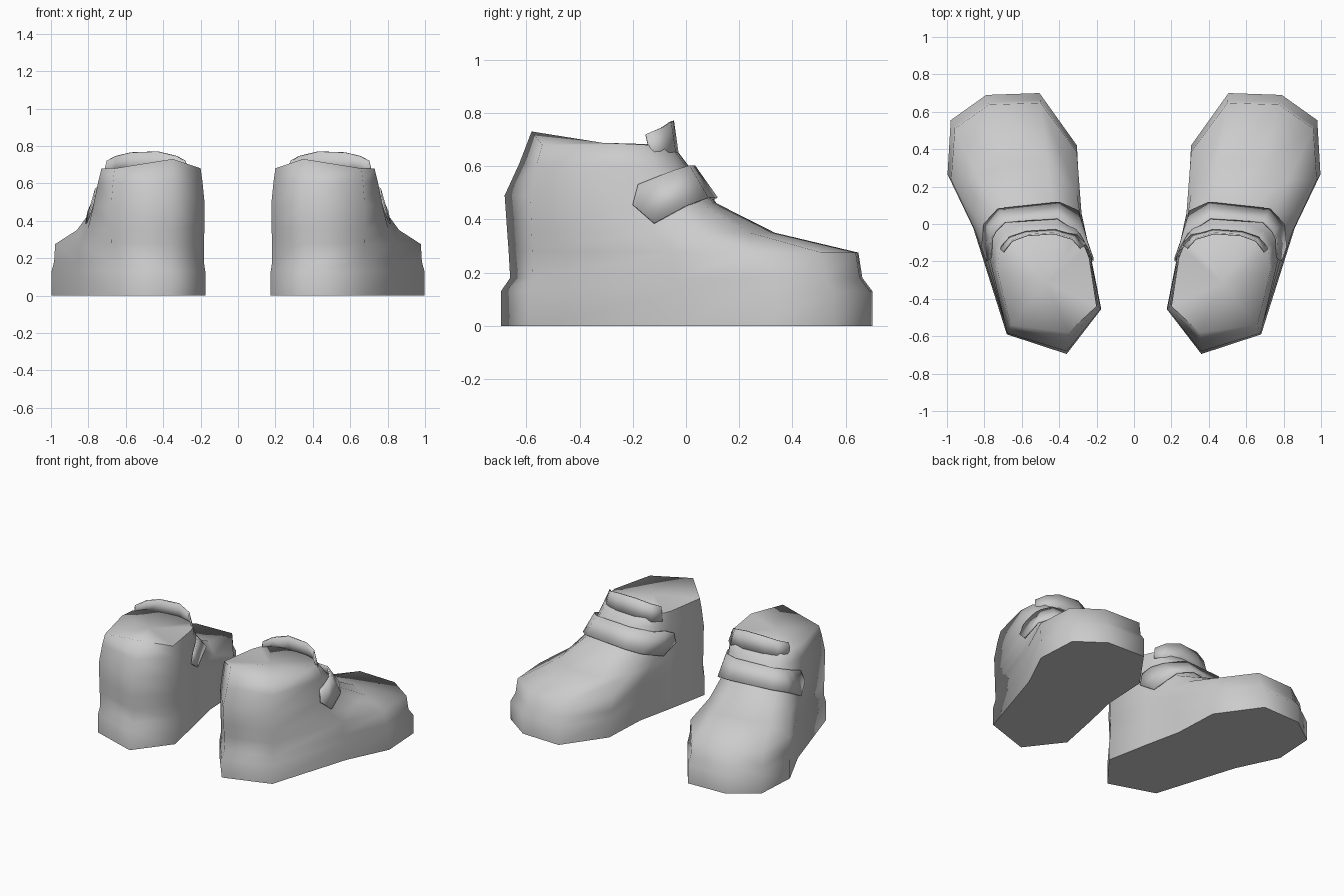
import bpy, bmesh
from mathutils import Vector

if "Cube" in bpy.data.objects:
    bpy.data.objects.remove(bpy.data.objects["Cube"])

grey = bpy.data.materials.new("light_grey")
grey.diffuse_color = (0.6, 0.6, 0.6, 1)
grey.use_nodes = True
grey.node_tree.nodes["Principled BSDF"].inputs["Base Color"].default_value = grey.diffuse_color

# Plan outlines of one shoe, from the heel ridge round the outer side to the inner heel
SOLE = [(.36, -.695), (.68, -.59), (.86, -.02), (.997, .265), (.98, .555), (.79, .69),
        (.505, .70), (.305, .42), (.29, .10), (.235, -.15), (.175, -.455)]
RIM = [(.35, -.58), (.66, -.54), (.73, -.25), (.72, -.15), (.67, -.09), (.58, -.06),
       (.42, -.05), (.31, -.08), (.26, -.13), (.24, -.18), (.20, -.44)]
FRONT = [0, 0, .8, 1, 1, 1, 1, 1, 1, .7, 0]  # how far each point follows the toe

# Each ring: heel blend, toe blend (sole to rim), heel height, toe height
RINGS = [(0, 0, 0, 0), (0, 0, .13, .13), (.3, .05, .18, .18), (.25, .07, .28, .275),
         (.2, .49, .36, .35), (.12, .78, .49, .46), (.6, .92, .61, .60), (1, 1, .68, .68)]


def finish(name, bm, angle, thickness=0):
    """Make a mirrored pair of one part."""
    me = bpy.data.meshes.new(name)
    bm.to_mesh(me)
    bm.free()
    me.materials.append(grey)
    ob = bpy.data.objects.new(name, me)
    bpy.context.collection.objects.link(ob)
    if thickness:
        mod = ob.modifiers.new("thickness", 'SOLIDIFY')
        mod.thickness = thickness
        mod.offset = 0
    mod = ob.modifiers.new("pair", 'MIRROR')
    mod.use_mirror_merge = False
    bpy.ops.object.select_all(action='DESELECT')
    ob.select_set(True)
    bpy.context.view_layer.objects.active = ob
    bpy.ops.object.shade_smooth_by_angle(angle=angle)


def strip(name, lower, upper):
    """Thin band between two edges."""
    bm = bmesh.new()
    a = [bm.verts.new(p) for p in lower]
    b = [bm.verts.new(p) for p in upper]
    for i in range(len(a) - 1):
        bm.faces.new((a[i], a[i + 1], b[i + 1], b[i]))
    finish(name, bm, 1.0, .01)


# Shoe body: rings blended from the sole outline to the ankle rim
bm = bmesh.new()
rings = []
for heel_t, toe_t, heel_z, toe_z in RINGS:
    ring = []
    for s, r, w in zip(SOLE, RIM, FRONT):
        t = heel_t + (toe_t - heel_t) * w
        xy = Vector(s).lerp(Vector(r), t)
        ring.append(bm.verts.new((xy.x, xy.y, heel_z + (toe_z - heel_z) * w)))
    rings.append(ring)
rings[-1][0].co.z = .73  # raised heel ridge
n = len(SOLE)
for lo, hi in zip(rings, rings[1:]):
    for i in range(n):
        j = (i + 1) % n
        bm.faces.new((lo[i], lo[j], hi[j], hi[i]))
bm.faces.new(rings[0][::-1])
cap = bm.faces.new(rings[-1])
bmesh.ops.poke(bm, faces=[cap])
bmesh.ops.recalc_face_normals(bm, faces=bm.faces[:])
finish("shoe_body", bm, 1.3)

# Tongue standing up round the front of the ankle
lower = [(x, y + .02, .63) for x, y in RIM[3:9]]
upper = [(x + (.5 - x) * .1, y, z) for (x, y), z in
         zip(RIM[3:9], (.72, .745, .765, .77, .745, .72))]
strip("tongue", lower, upper)

# Strap over the instep
strip("strap",
      [(.785, -.20, .455), (.812, -.12, .385), (.80, 0, .45), (.725, .08, .48), (.40, .115, .48),
       (.30, .07, .455), (.25, -.10, .39), (.222, -.20, .455)],
      [(.765, -.18, .53), (.76, -.08, .57), (.74, -.04, .585), (.69, .01, .60), (.41, .03, .60),
       (.285, -.05, .57), (.245, -.12, .56), (.222, -.18, .53)])
